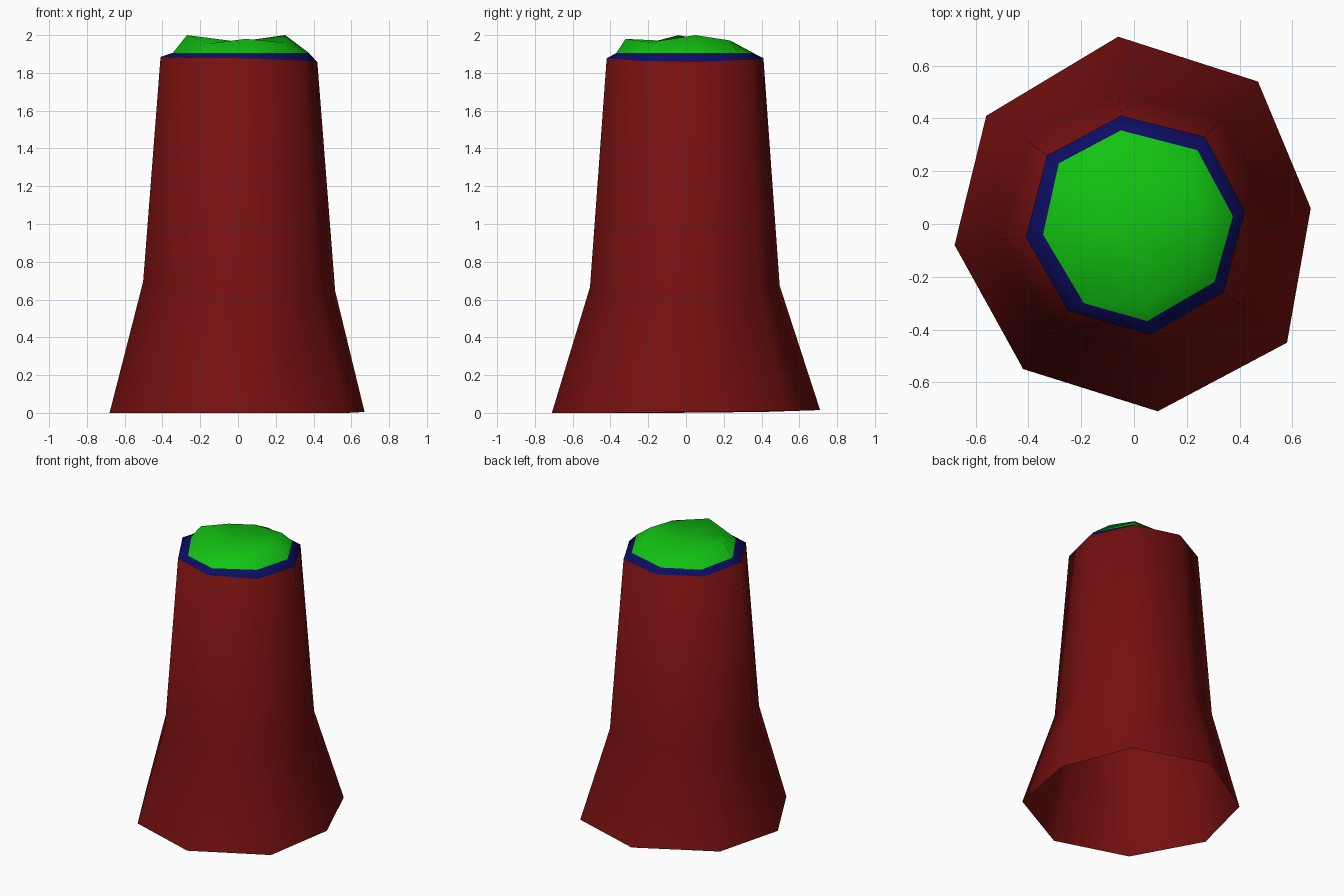
import bpy, bmesh


def flat(name, rgb):
    m = bpy.data.materials.new(name)
    m.diffuse_color = (*rgb, 1)
    return m


# Ground outline and upper rim, anticlockwise
base = [(0.67, 0.06, 0.005), (0.47, 0.54, 0.01), (-0.06, 0.71, 0.015), (-0.56, 0.41, 0.005),
        (-0.68, -0.08, 0), (-0.42, -0.55, 0), (0.09, -0.71, 0), (0.58, -0.45, 0)]
rim = [(0.42, 0.05, 1.857), (0.27, 0.33, 1.87), (-0.05, 0.41, 1.877), (-0.33, 0.26, 1.88),
       (-0.41, -0.05, 1.885), (-0.25, -0.33, 1.88), (0.06, -0.42, 1.877), (0.34, -0.26, 1.865)]
# Uneven crest of the top
crest = [(0.25, 0.05, 2.0), (0.19, 0.23, 1.972), (-0.03, 0.24, 1.968), (-0.20, 0.18, 1.953),
         (-0.27, -0.04, 2.0), (-0.15, -0.21, 1.955), (0.04, -0.32, 1.98), (0.24, -0.19, 1.962)]
# Waist follows the rim outline, slightly wider
waist = [(x * 1.225, y * 1.21, 0.67 - 0.06 * x) for x, y, _ in rim]
# Colour border on the sloping shoulder
border = [(0.375, 0.03), (0.24, 0.28), (-0.05, 0.355), (-0.285, 0.23),
          (-0.345, -0.04), (-0.19, -0.30), (0.05, -0.368), (0.305, -0.22)]
border = [(x, y, 1.906) for x, y in border]

# Stump: open-bottomed shell skinned ring to ring
bm = bmesh.new()
rings = [[bm.verts.new(p) for p in r] for r in (base, waist, rim, border, crest)]
for level, mat in enumerate((0, 0, 1, 2)):
    lo, hi = rings[level], rings[level + 1]
    for i in range(8):
        j = (i + 1) % 8
        bm.faces.new((lo[i], lo[j], hi[j], hi[i])).material_index = mat
# Slightly sunken top
centre = bm.verts.new((0, -0.01, 1.965))
for i in range(8):
    bm.faces.new((rings[4][i], rings[4][(i + 1) % 8], centre)).material_index = 2
for f in bm.faces:
    f.smooth = True

mesh = bpy.data.meshes.new("stump")
bm.to_mesh(mesh)
bm.free()
for m in (flat("dark red bark", (0.18, 0.005, 0.005)),
          flat("navy rim", (0.004, 0.004, 0.125)),
          flat("green top", (0.006, 0.55, 0.006))):
    mesh.materials.append(m)
bpy.context.collection.objects.link(bpy.data.objects.new("stump", mesh))
